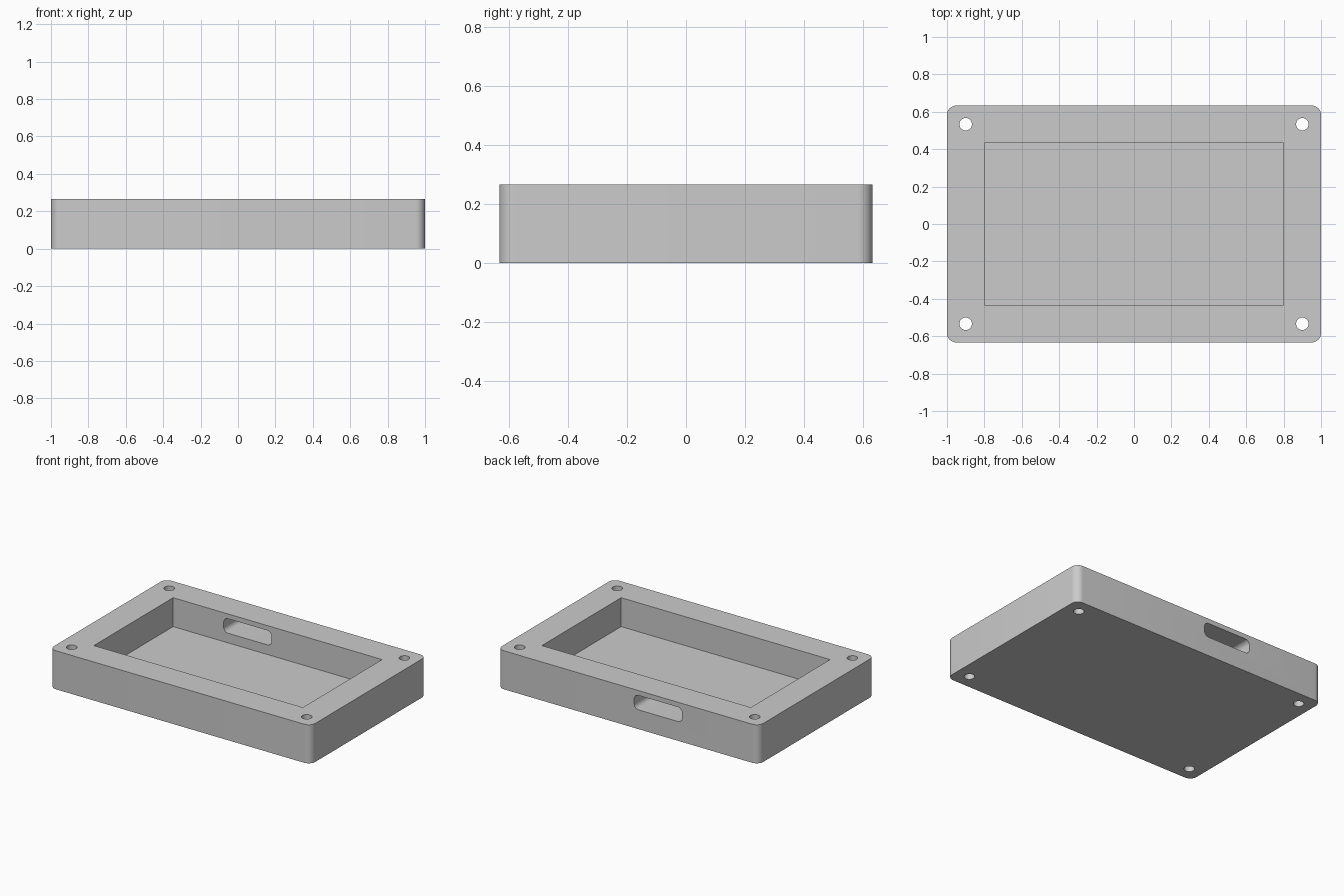
import bpy, bmesh, math
from mathutils import Matrix, Vector

default = bpy.data.objects.get("Cube")
if default:
    bpy.data.objects.remove(default, do_unlink=True)

U = 1 / 30  # design unit
L, W, H = 60 * U, 38 * U, 8 * U
FLOOR = 2 * U

grey = bpy.data.materials.new("light_grey")
grey.use_nodes = True
grey.diffuse_color = (0.6, 0.6, 0.6, 1)
grey.node_tree.nodes["Principled BSDF"].inputs["Base Color"].default_value = (0.6, 0.6, 0.6, 1)


def rounded_rect(w, h, r, steps=8):
    """Outline of a rectangle with rounded corners, counter-clockwise."""
    points = []
    for i, (sx, sy) in enumerate([(1, 1), (-1, 1), (-1, -1), (1, -1)]):
        for k in range(steps + 1):
            a = math.pi / 2 * (i + k / steps)
            points.append((sx * (w / 2 - r) + r * math.cos(a),
                           sy * (h / 2 - r) + r * math.sin(a)))
    return points


def circle(r, n=32):
    return [(r * math.cos(math.tau * k / n), r * math.sin(math.tau * k / n)) for k in range(n)]


def prism(name, outline, depth, matrix):
    """Extrude an outline along local z and place it."""
    bm = bmesh.new()
    face = bm.faces.new([bm.verts.new((x, y, 0)) for x, y in outline])
    top = bmesh.ops.extrude_face_region(bm, geom=[face])["geom"]
    verts = [v for v in top if isinstance(v, bmesh.types.BMVert)]
    bmesh.ops.translate(bm, verts=verts, vec=(0, 0, depth))
    bmesh.ops.recalc_face_normals(bm, faces=bm.faces)
    bm.transform(matrix)
    mesh = bpy.data.meshes.new(name)
    bm.to_mesh(mesh)
    bm.free()
    mesh.materials.append(grey)
    obj = bpy.data.objects.new(name, mesh)
    bpy.context.collection.objects.link(obj)
    return obj


def at(x, y, z):
    return Matrix.Translation(Vector((x, y, z)))


# Tray body
body = prism("tray_body", rounded_rect(L, W, 1.5 * U), H, at(0, 0, 0))

# Open pocket in the top
pw, ph = 24 * U, 13 * U
pocket = [(-pw, -ph), (pw, -ph), (pw, ph), (-pw, ph)]
cutters = [prism("pocket_cutter", pocket, H, at(0, 0, FLOOR))]

# Screw holes through the corners
for sx in (-1, 1):
    for sy in (-1, 1):
        cutters.append(prism("screw_hole_cutter", circle(U), 2 * H,
                             at(sx * 27 * U, sy * 16 * U, -H / 2)))

# Cable slot through the back wall
cutters.append(prism("cable_slot_cutter", rounded_rect(11 * U, 3 * U, U), 0.4,
                     at(-0.23, 0.75, 5.5 * U) @ Matrix.Rotation(math.pi / 2, 4, "X")))

# Cut the openings, then discard the cutters
bpy.ops.object.select_all(action="DESELECT")
body.select_set(True)
bpy.context.view_layer.objects.active = body
for cutter in cutters:
    cutter.hide_render = True
    mod = body.modifiers.new("cut", "BOOLEAN")
    mod.operation = "DIFFERENCE"
    mod.solver = "EXACT"
    mod.object = cutter
    bpy.ops.object.modifier_apply(modifier=mod.name)
    bpy.data.objects.remove(cutter, do_unlink=True)

bpy.ops.object.shade_smooth_by_angle(angle=math.radians(30))
